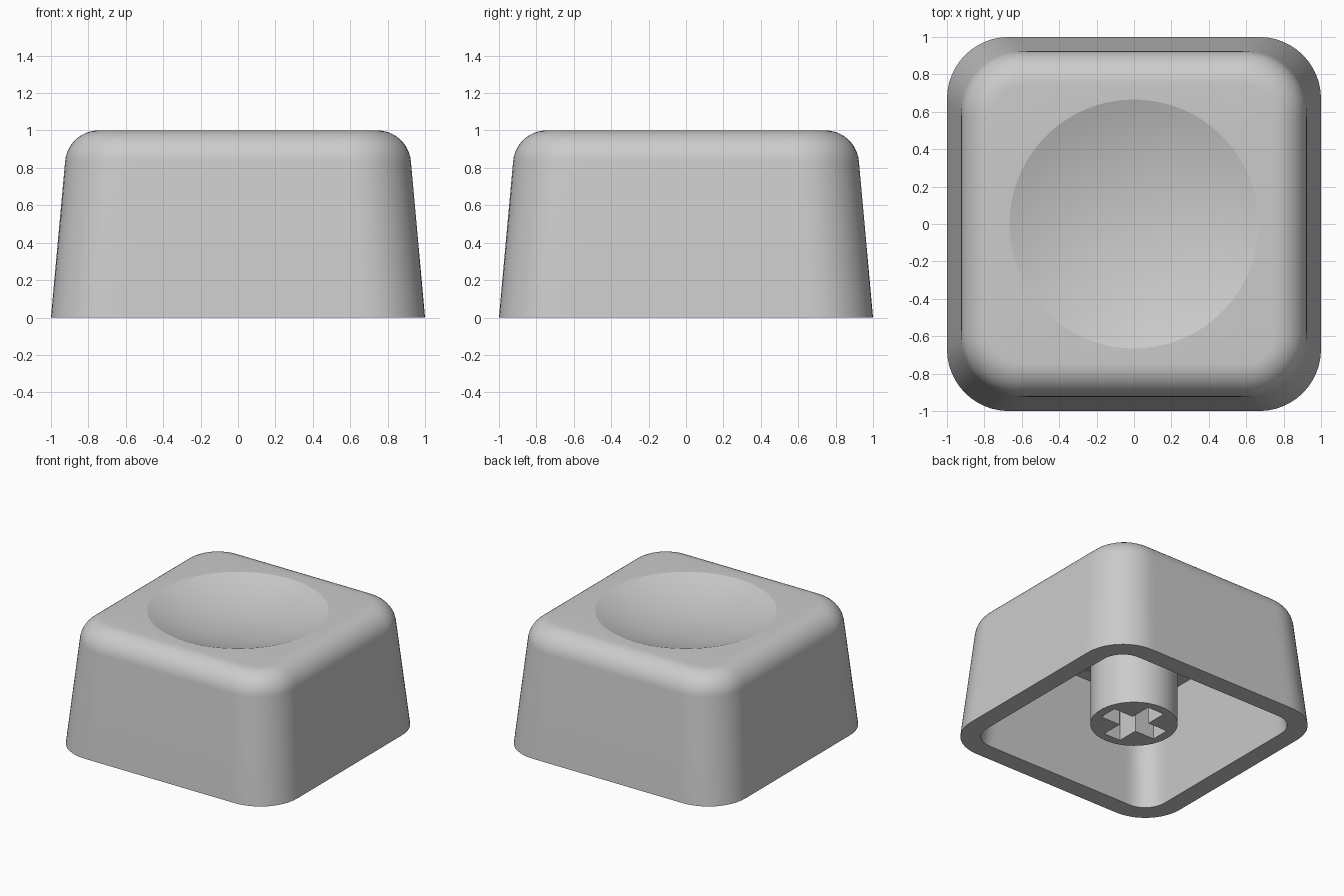
import bpy
import bmesh
from math import sin, cos, pi, sqrt, radians

if "Cube" in bpy.data.objects:
    bpy.data.objects.remove(bpy.data.objects["Cube"], do_unlink=True)

SEGMENTS = 192

# One plastic colour
plastic = bpy.data.materials.new("grey_plastic")
plastic.use_nodes = True
grey = (0.6, 0.6, 0.6, 1)
plastic.diffuse_color = grey
plastic.node_tree.nodes["Principled BSDF"].inputs["Base Color"].default_value = grey


def make_object(name, bm):
    bmesh.ops.recalc_face_normals(bm, faces=bm.faces)
    mesh = bpy.data.meshes.new(name)
    bm.to_mesh(mesh)
    bm.free()
    mesh.materials.append(plastic)
    obj = bpy.data.objects.new(name, mesh)
    bpy.context.collection.objects.link(obj)
    return obj


def reach(angle, half, corner):
    """Distance from the centre to a rounded square in one direction."""
    c, s = abs(cos(angle)), abs(sin(angle))
    core = half - corner
    if half * min(c, s) / max(c, s) <= core:
        return half / max(c, s)
    b = core * (c + s)
    return b + sqrt(max(b * b - 2 * core * core + corner * corner, 0))


def ring(bm, half, corner, z):
    angles = [2 * pi * i / SEGMENTS for i in range(SEGMENTS)]
    return [bm.verts.new((reach(a, half, corner) * cos(a),
                          reach(a, half, corner) * sin(a), z)) for a in angles]


def bridge(bm, a, b):
    for i in range(len(a)):
        j = (i + 1) % len(a)
        bm.faces.new((a[i], a[j], b[j], b[i]))


# Sphere that shapes the finger dish; the ceiling below keeps the wall thickness
WALL = 0.15
DISH_RADIUS, DISH_DEPTH = 0.665, 0.12
sphere = (DISH_RADIUS ** 2 + DISH_DEPTH ** 2) / (2 * DISH_DEPTH)
sphere_z = 1 - DISH_DEPTH + sphere


def bowl(start, end, steps, offset):
    """Circles on the dish sphere, enlarged by the offset."""
    radii = [start + (end - start) * i / steps for i in range(steps + 1)]
    return [(r, r, sphere_z - sqrt((sphere + offset) ** 2 - r * r)) for r in radii]


# Round stem and bulging ceiling
STEM_BOTTOM, STEM_RADIUS = 0.06, 0.32
ceiling = 1 - WALL
bulge_radius = sqrt((sphere + WALL) ** 2 - (sphere_z - ceiling) ** 2)
rings = [(STEM_RADIUS, STEM_RADIUS, STEM_BOTTOM)]
rings += bowl(STEM_RADIUS, bulge_radius, 6, WALL)

# Inner wall and base rim
rings += [(0.774, 0.18, ceiling), (0.85, 0.18, 0), (1, 0.33, 0)]

# Outer wall and rounded top edge
fillet, centre, core = 0.18, 0.745, 0.6
for i in range(13):
    a = radians(5 + 85 * i / 12)
    half = centre + fillet * cos(a)
    rings.append((half, half - core, 1 - fillet + fillet * sin(a)))

# Finger dish
rings += bowl(DISH_RADIUS, 0.06, 10, 0)

bm = bmesh.new()
loops = [ring(bm, *r) for r in rings]
for lower, upper in zip(loops, loops[1:]):
    bridge(bm, lower, upper)
bm.faces.new(loops[0])
apex = bm.verts.new((0, 0, 1 - DISH_DEPTH))
for i in range(SEGMENTS):
    bm.faces.new((loops[-1][i], loops[-1][(i + 1) % SEGMENTS], apex))
keycap = make_object("keycap_with_stem", bm)

# Cross-shaped socket cut up into the stem
length, width = 0.25, 0.075
profile = []
for k in range(4):
    c, s = round(cos(k * pi / 2)), round(sin(k * pi / 2))
    for x, y in ((length, -width), (length, width), (width, width)):
        profile.append((x * c - y * s, x * s + y * c))
bm = bmesh.new()
face = bm.faces.new([bm.verts.new((x, y, -0.1)) for x, y in profile])
grown = bmesh.ops.extrude_face_region(bm, geom=[face])["geom"]
bmesh.ops.translate(bm, vec=(0, 0, 0.65),
                    verts=[v for v in grown if isinstance(v, bmesh.types.BMVert)])
cutter = make_object("socket_cutter", bm)
cutter.hide_render = True

cut = keycap.modifiers.new("socket", "BOOLEAN")
cut.operation = "DIFFERENCE"
cut.solver = "EXACT"
cut.object = cutter
bpy.ops.object.select_all(action="DESELECT")
keycap.select_set(True)
bpy.context.view_layer.objects.active = keycap
bpy.ops.object.modifier_apply(modifier=cut.name)
bpy.data.objects.remove(cutter, do_unlink=True)
bpy.ops.object.shade_smooth_by_angle(angle=radians(15))
